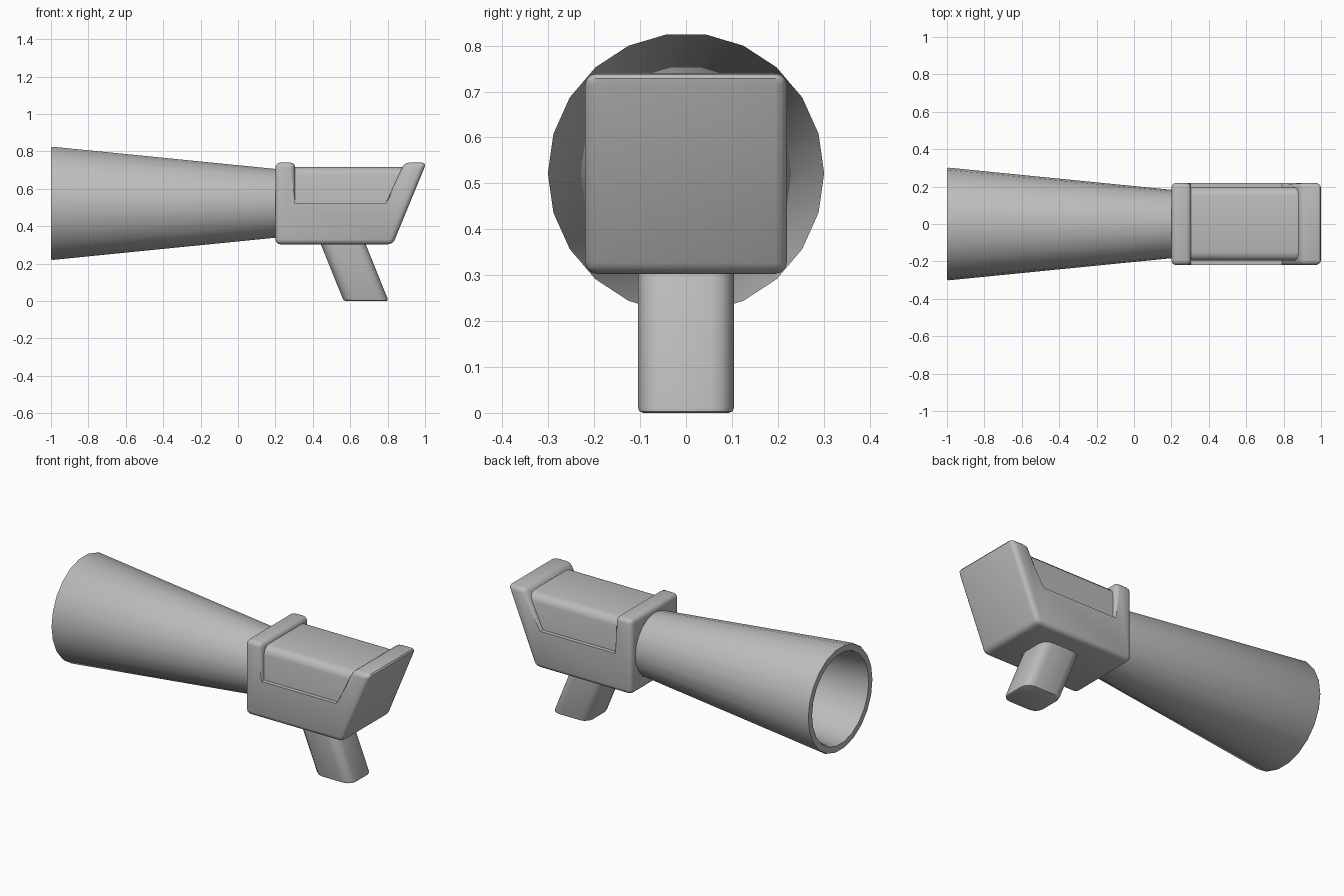
import bpy, bmesh, math
from mathutils import Vector

if "Cube" in bpy.data.objects:
    bpy.data.objects.remove(bpy.data.objects["Cube"], do_unlink=True)

grey = bpy.data.materials.new("plain grey")
grey.use_nodes = True
COLOUR = (0.5, 0.5, 0.5, 1)
grey.diffuse_color = COLOUR
grey.node_tree.nodes["Principled BSDF"].inputs["Base Color"].default_value = COLOUR


def finish(bm, name, angle=40):
    """Turn a bmesh into a named, smooth-shaded object."""
    bmesh.ops.recalc_face_normals(bm, faces=bm.faces)
    mesh = bpy.data.meshes.new(name)
    bm.to_mesh(mesh)
    bm.free()
    mesh.materials.append(grey)
    obj = bpy.data.objects.new(name, mesh)
    bpy.context.collection.objects.link(obj)
    bpy.ops.object.select_all(action='DESELECT')
    obj.select_set(True)
    bpy.context.view_layer.objects.active = obj
    bpy.ops.object.shade_smooth_by_angle(angle=math.radians(angle))
    return obj


def side_prism(profile, half_width):
    """Extrude an (x, z) outline across the width."""
    bm = bmesh.new()
    face = bm.faces.new([bm.verts.new((x, -half_width, z)) for x, z in profile])
    new = bmesh.ops.extrude_face_region(bm, geom=[face])["geom"]
    verts = [v for v in new if isinstance(v, bmesh.types.BMVert)]
    bmesh.ops.translate(bm, verts=verts, vec=(0, 2 * half_width, 0))
    bmesh.ops.recalc_face_normals(bm, faces=bm.faces)
    return bm


def bevel(bm, edges, width, segments=3):
    bmesh.ops.bevel(bm, geom=edges, offset=width, segments=segments,
                    profile=0.5, affect='EDGES', clamp_overlap=True)


def direction(edge):
    return (edge.verts[1].co - edge.verts[0].co).normalized()


# Flared hollow barrel, turned around the long axis
AXIS_Z, SIDES = 0.522, 22
bm = bmesh.new()
outline = [(0.25, 0.178), (-0.99, 0.301), (-1, 0.297), (-1, 0.262),
           (-0.985, 0.255), (0.15, 0.14), (0.15, 0)]
points = [bm.verts.new((x, r, 0)) for x, r in outline]
edges = [bm.edges.new(pair) for pair in zip(points, points[1:])]
bmesh.ops.spin(bm, geom=points + edges, cent=(0, 0, 0), axis=(1, 0, 0),
               angle=math.tau, steps=SIDES, use_duplicate=False)
bmesh.ops.remove_doubles(bm, verts=bm.verts, dist=0.0005)
for v in bm.verts:
    v.co.z = v.co.z * 1.015 + AXIS_Z
finish(bm, "flared_barrel")

# Body shell: front collar, lower half and slanted rear wedge
LEDGE = 0.522
bm = side_prism([(0.2, 0.303), (0.828, 0.303), (1.008, 0.74), (0.89, 0.74),
                 (0.79, LEDGE), (0.306, LEDGE), (0.306, 0.74), (0.2, 0.74)], 0.22)
soft = [e for e in bm.edges
        if not all(abs(v.co.z - LEDGE) < 0.001 for v in e.verts)]
bevel(bm, soft, 0.026)
finish(bm, "body_shell")

# Recessed upper housing between collar and wedge
bm = side_prism([(0.25, 0.45), (0.81, 0.45), (0.92, 0.716), (0.25, 0.716)], 0.196)
bevel(bm, [e for e in bm.edges if abs(direction(e).x) > 0.9
           and e.verts[0].co.z > 0.6], 0.045)
finish(bm, "recessed_housing")

# Raked hand grip with rounded corners
bm = side_prism([(0.565, 0), (0.805, 0), (0.672, 0.33), (0.432, 0.33)], 0.105)
bevel(bm, [e for e in bm.edges if abs(direction(e).z) > 0.5], 0.05)
bevel(bm, [e for e in bm.edges if all(v.co.z < 0.001 for v in e.verts)], 0.012, 2)
finish(bm, "hand_grip")
